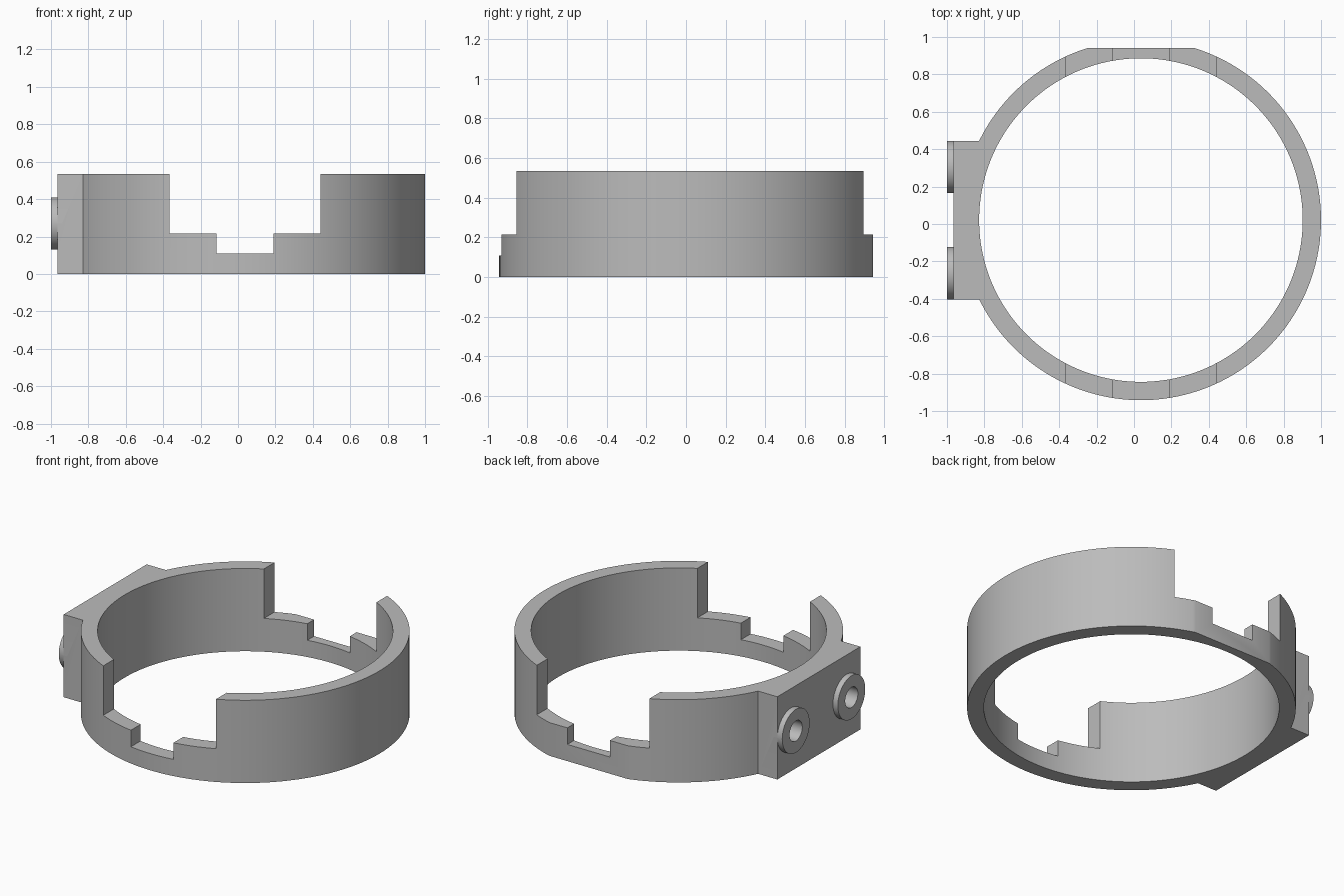
import bpy
import math
from mathutils import Matrix

default = bpy.data.objects.get("Cube")
if default:
    bpy.data.objects.remove(default)

CX, CY = 0.037, 0.021          # ring axis
R_OUT, R_IN = 0.963, 0.865
HEIGHT = 0.535
BACK_FLAT = 0.942

grey = bpy.data.materials.new("plain grey")
grey.use_nodes = True
color = (0.5, 0.5, 0.5, 1)
grey.diffuse_color = color
grey.node_tree.nodes["Principled BSDF"].inputs["Base Color"].default_value = color


def finish(name):
    ob = bpy.context.object
    ob.name = ob.data.name = name
    ob.data.materials.append(grey)
    return ob


def box(name, x, y, z):
    """Box from (low, high) pairs on each axis."""
    bpy.ops.mesh.primitive_cube_add(size=1)
    ob = finish(name)
    axes = (x, y, z)
    size = Matrix.Diagonal([hi - lo for lo, hi in axes] + [1])
    ob.data.transform(Matrix.Translation([(lo + hi) / 2 for lo, hi in axes]) @ size)
    return ob


def cylinder(name, radius, depth, centre, sides, along_x=False):
    turn = (0, math.pi / 2, 0) if along_x else (0, 0, 0)
    bpy.ops.mesh.primitive_cylinder_add(vertices=sides, radius=radius, depth=depth,
                                        location=centre, rotation=turn)
    return finish(name)


def combine(target, other, operation):
    """Apply a boolean and discard the helper."""
    mod = target.modifiers.new(operation.lower(), "BOOLEAN")
    mod.operation = operation
    mod.solver = "EXACT"
    mod.object = other
    bpy.context.view_layer.objects.active = target
    bpy.ops.object.modifier_apply(modifier=mod.name)
    bpy.data.objects.remove(other)


# Round band with the mounting block on its side
collar = cylinder("collar", R_OUT, HEIGHT, (CX, CY, HEIGHT / 2), 180)
block = box("mounting_block", (-0.965, -0.6), (-0.403, 0.445), (0, HEIGHT))
combine(collar, block, "UNION")

# Bore and the flat on the back
bore = cylinder("bore_cutter", R_IN, 2, (CX, CY, 0), 180)
combine(collar, bore, "DIFFERENCE")
flat = box("flat_cutter", (-1, 1), (BACK_FLAT, 2), (-1, 1))
combine(collar, flat, "DIFFERENCE")

# Stepped notches through front and back
for half, floor in ((0.403, 0.215), (0.152, 0.108)):
    notch = box("notch_cutter", (CX - half, CX + half), (-2, 2), (floor, 2))
    combine(collar, notch, "DIFFERENCE")

# Raised bosses with blind screw holes
for y in (-0.263, 0.305):
    boss = cylinder("boss", 0.14, 0.06, (-0.97, y, 0.27), 64, True)
    combine(collar, boss, "UNION")
    hole = cylinder("hole_cutter", 0.065, 0.3, (-1.02, y, 0.27), 48, True)
    combine(collar, hole, "DIFFERENCE")

# Smooth curves, sharp edges
bpy.ops.object.select_all(action="DESELECT")
collar.select_set(True)
bpy.context.view_layer.objects.active = collar
bpy.ops.object.shade_smooth_by_angle(angle=math.radians(20))
